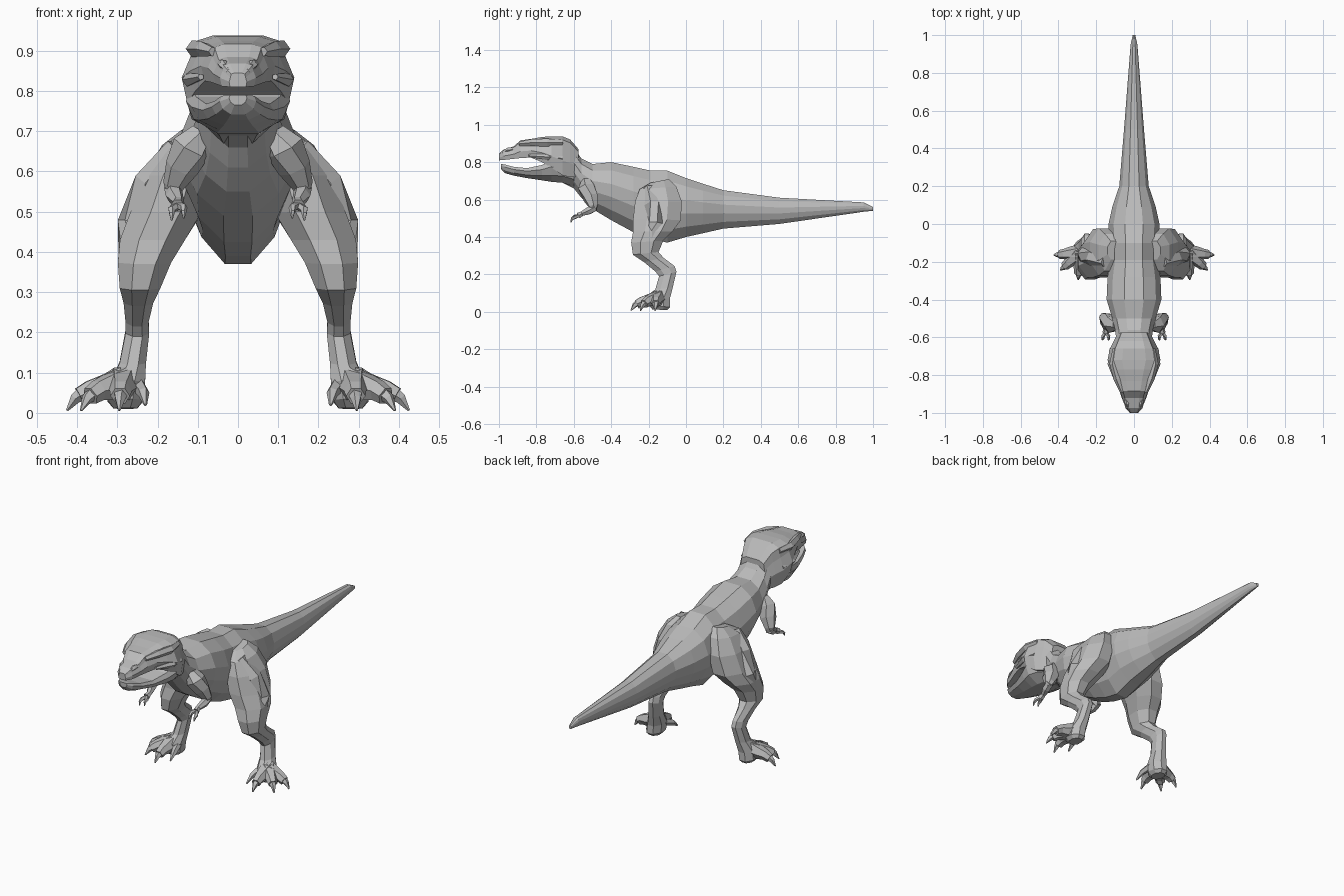
import bpy, bmesh, math
from mathutils import Vector

skin = bpy.data.materials.new("grey skin")
skin.diffuse_color = (0.5, 0.5, 0.5, 1)


def loft(name, rings, mirror=False):
    """Skin a list of equal-length rings and cap both ends."""
    bm = bmesh.new()
    rows = [[bm.verts.new(p) for p in ring] for ring in rings]
    n = len(rows[0])
    for a, b in zip(rows, rows[1:]):
        for i in range(n):
            j = (i + 1) % n
            bm.faces.new((a[i], a[j], b[j], b[i]))
    bm.faces.new(rows[0])
    bm.faces.new(rows[-1])
    bmesh.ops.recalc_face_normals(bm, faces=bm.faces)
    me = bpy.data.meshes.new(name)
    bm.to_mesh(me)
    bm.free()
    me.materials.append(skin)
    ob = bpy.data.objects.new(name, me)
    bpy.context.collection.objects.link(ob)
    if mirror:
        ob.modifiers.new("mirror", 'MIRROR').use_mirror_merge = False
    return ob


def lengthwise(name, half, stations):
    """Half section (x, z in -1..1) swept along y; station = y, top, bottom, half width."""
    full = half + [(-x, z) for x, z in reversed(half)]
    return loft(name, [[(x * w, y, (t + b) / 2 + z * (t - b) / 2) for x, z in full]
                       for y, t, b, w in stations])


def upright(name, stations, n=8):
    """Station = z front, z back, x inner, x outer, y front, y back."""
    rings = []
    for zf, zb, x0, x1, y0, y1 in stations:
        ring = []
        for i in range(n):
            a = math.tau * (i + 0.5) / n
            c, s = math.cos(a) * 1.06, math.sin(a) * 1.06
            ring.append(((x0 + x1) / 2 + c * (x1 - x0) / 2, (y0 + y1) / 2 + s * (y1 - y0) / 2,
                         (zf + zb) / 2 + s * (zb - zf) / 2))
        rings.append(ring)
    return loft(name, rings, True)


def tube(name, path, n=6):
    """Path point = x, y, z, radius."""
    pts = [Vector(p[:3]) for p in path]
    rings = []
    for i, p in enumerate(pts):
        d = (pts[min(i + 1, len(pts) - 1)] - pts[max(i - 1, 0)]).normalized()
        u = d.cross(Vector((0, 0, 1))).normalized()
        v = u.cross(d)
        r = path[i][3]
        rings.append([p + r * (u * math.cos(math.tau * k / n) + v * math.sin(math.tau * k / n))
                      for k in range(n)])
    return loft(name, rings, True)


# neck, torso and tail
lengthwise("body", [(.35, 1), (.8, .72), (1, .25), (.95, -.2), (.7, -.65), (.25, -1)], [
    (-.70, .90, .71, .09), (-.60, .88, .66, .095), (-.56, .82, .61, .10), (-.50, .79, .55, .115),
    (-.40, .80, .49, .145), (-.28, .775, .425, .14), (-.19, .755, .39, .125), (-.10, .755, .37, .13),
    (0, .715, .40, .135), (.09, .685, .42, .115), (.20, .65, .445, .078), (.50, .61, .47, .053),
    (.95, .585, .535, .018), (1, .56, .54, .007)])

# skull and upper jaw
lengthwise("upper_head", [(.45, 1), (.78, .82), (.85, .35), (1, -.25), (.9, -1)], [
    (-1.0, .845, .81, .022), (-.975, .868, .812, .045), (-.92, .885, .818, .062),
    (-.885, .917, .822, .075), (-.83, .924, .825, .092), (-.77, .935, .80, .118),
    (-.72, .938, .77, .140), (-.66, .938, .73, .128), (-.62, .922, .72, .108), (-.575, .87, .72, .085)])

# lower jaw and throat
lengthwise("lower_jaw", [(.9, 1), (1, .4), (.85, -.4), (.4, -1)], [
    (-.99, .79, .765, .022), (-.97, .788, .742, .045), (-.92, .775, .728, .065),
    (-.85, .768, .715, .088), (-.77, .785, .703, .115), (-.72, .81, .695, .130),
    (-.66, .81, .69, .115), (-.60, .80, .67, .09)])

# brow ridges, nostril bumps and cheeks
tube("brow_ridge", [(.062, -.89, .898, .012), (.088, -.82, .905, .02), (.108, -.74, .905, .022),
                    (.098, -.66, .905, .015)], 5)
tube("nostril_bump", [(.022, -.985, .848, .007), (.035, -.95, .865, .014), (.045, -.90, .87, .008)], 5)
tube("cheek", [(.092, -.84, .835, .008), (.122, -.74, .828, .018), (.118, -.66, .82, .012)], 5)

# thigh down to the ankle
upright("leg", [
    (.69, .71, .08, .14, -.19, -.09), (.655, .67, .07, .19, -.25, -.05), (.59, .59, .07, .235, -.275, -.02),
    (.50, .49, .09, .27, -.285, -.025), (.43, .43, .13, .295, -.285, -.07), (.37, .38, .165, .30, -.295, -.12),
    (.305, .32, .192, .295, -.285, -.145), (.265, .29, .21, .285, -.225, -.12),
    (.215, .245, .222, .28, -.165, -.06), (.19, .215, .22, .28, -.145, -.05),
    (.12, .13, .228, .295, -.165, -.07), (.08, .07, .23, .32, -.20, -.085),
    (.035, .025, .235, .325, -.20, -.085), (.012, .01, .25, .31, -.18, -.10)])

# shin tendon and thigh muscle
tube("thigh_muscle", [(.15, -.20, .66, .03), (.215, -.18, .57, .045), (.255, -.16, .47, .045),
                      (.262, -.20, .36, .035)], 6)

# toes and claws fan outward from the foot
foot = Vector((.285, -.15, 0))
for i, (tx, ty) in enumerate([(.425, -.165), (.39, -.245), (.295, -.295)]):
    step = Vector((tx, ty, 0)) - foot
    def at(f, z, r):
        p = foot + step * f
        return (p.x, p.y, z, r)
    tube(f"toe_{i + 1}", [at(0, .075, .045), at(.35, .062, .036), at(.6, .055, .028), at(.78, .042, .024)])
    tube(f"claw_{i + 1}", [at(.7, .05, .02), at(.86, .035, .014), at(1, .006, .003)], 5)
tube("inner_claw", [(.25, -.16, .07, .02), (.235, -.215, .05, .015), (.23, -.255, .02, .004)], 5)

# arm with two fingers
tube("upper_arm", [(.09, -.53, .70, .03), (.115, -.53, .66, .05), (.14, -.51, .61, .042),
                   (.16, -.495, .565, .027), (.162, -.495, .54, .016)])
tube("forearm", [(.162, -.485, .56, .022), (.158, -.52, .54, .022), (.148, -.555, .525, .014),
                 (.15, -.575, .515, .018)])
for i, (x, z) in enumerate([(.135, .505), (.165, .50)]):
    tube(f"finger_{i + 1}", [(.15, -.57, .515, .01), (x, -.595, z + .005, .010),
                             (x, -.61, z - .005, .007), (x, -.615, z - .022, .002)], 5)
